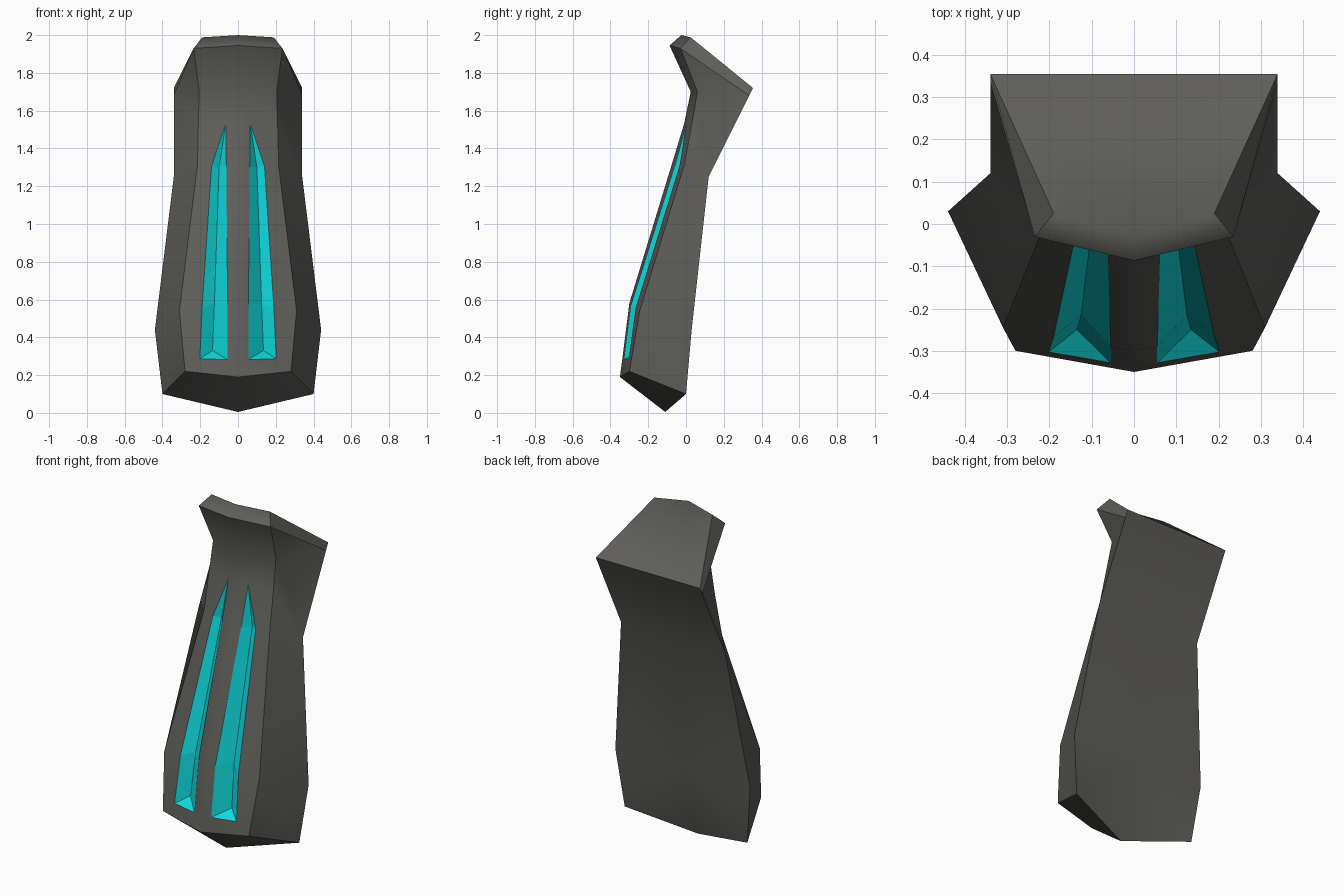
import bpy, bmesh, math
from mathutils import Vector

if "Cube" in bpy.data.objects:
    bpy.data.objects.remove(bpy.data.objects["Cube"])


def material(name, rgb):
    m = bpy.data.materials.new(name)
    m.diffuse_color = (*rgb, 1)
    m.use_nodes = True
    m.node_tree.nodes["Principled BSDF"].inputs["Base Color"].default_value = m.diffuse_color
    return m


grey = material("dark_grey", (0.115, 0.113, 0.102))
cyan = material("bright_cyan", (0.005, 0.69, 0.71))

# Right half, bottom to top: front ridge and front edge at each row
ridge = [(0, -.35, .19), (0, -.338, .28), (0, -.30, .58), (0, -.08, 1.30),
         (0, -.01, 1.53), (0, .025, 1.70), (0, -.087, 1.945)]
edge = [(.28, -.30, .22), (.287, -.288, .29), (.31, -.245, .54), (.215, -.01, 1.31),
        (.21, .031, 1.53), (.205, .06, 1.70), (.235, -.03, 1.93)]
# Back corners, and the back centre line that follows them
back = [(.40, 0, .10), (.44, .03, .44), (.34, .12, 1.25), (.34, .335, 1.68), (.34, .355, 1.72)]
spine = [(0, -.11, .005)] + [(0, y, z) for x, y, z in back[1:]]
rim_mid, rim = (0, -.025, 2.0), (.19, .025, 1.988)
# Groove: inner and outer x on the front panel, and the valley line
groove_x = {1: (.055, .202), 2: (.055, .19), 3: (.062, .14), 4: (.065, .065)}
valley = {1: (.135, -.25, .33), 2: (.125, -.215, .58), 3: (.10, -.01, 1.30)}


def on_panel(row, x):
    return tuple(Vector(ridge[row]).lerp(Vector(edge[row]), x / edge[row][0]))


inner = {r: on_panel(r, x[0]) for r, x in groove_x.items()}
outer = {r: on_panel(r, x[1]) for r, x in groove_x.items()}
tip = inner[4]

# Front panel around the groove
shell = [
    (ridge[0], edge[0], edge[1], outer[1], inner[1], ridge[1]),
    (ridge[3], inner[3], tip, ridge[4]),
    (outer[3], edge[3], edge[4], tip),
    (ridge[4], tip, edge[4], edge[5], ridge[5]),
    (ridge[5], edge[5], edge[6], ridge[6]),
]
for r in (1, 2):
    shell += [(ridge[r], inner[r], inner[r + 1], ridge[r + 1]),
              (outer[r], edge[r], edge[r + 1], outer[r + 1])]

# Sides, back, underside
shell += [
    (edge[0], back[0], back[1], edge[2], edge[1]),
    (edge[2], back[1], back[2], edge[3]),
    (edge[3], back[2], back[3], edge[5], edge[4]),
    (edge[5], back[3], edge[6]),
    (spine[0], back[0], spine[1]),
    (back[0], back[1], spine[1]),
    (spine[0], back[0], edge[0], ridge[0]),
]
shell += [(back[i], back[i + 1], spine[i + 1], spine[i]) for i in (1, 2, 3)]

# Sloping cap with its bevelled rim
shell += [
    (ridge[6], edge[6], rim, rim_mid),
    (edge[6], back[3], back[4], rim),
    (rim_mid, rim, back[4], spine[4]),
]

# Groove floor and walls
groove = [(inner[1], outer[1], valley[1]), (inner[3], valley[3], tip), (valley[3], outer[3], tip)]
for r in (1, 2):
    groove += [(inner[r], valley[r], valley[r + 1], inner[r + 1]),
               (valley[r], outer[r], outer[r + 1], valley[r + 1])]

# Build both halves and join them
bm = bmesh.new()
for side in (1, -1):
    for index, faces in enumerate((shell, groove)):
        for pts in faces:
            f = bm.faces.new([bm.verts.new((side * x, y, z)) for x, y, z in pts])
            f.material_index = index
            f.smooth = index == 0
bmesh.ops.remove_doubles(bm, verts=bm.verts, dist=0.0005)
bmesh.ops.recalc_face_normals(bm, faces=bm.faces)

# Smooth soft bends and the top of the rim, keep the other edges sharp
for e in bm.edges:
    on_rim = all(v.co.z > 1.98 for v in e.verts)
    e.smooth = on_rim or e.calc_face_angle(math.pi) < math.radians(38)

mesh = bpy.data.meshes.new("armour_plate")
bm.to_mesh(mesh)
bm.free()
mesh.materials.append(grey)
mesh.materials.append(cyan)
plate = bpy.data.objects.new("armour_plate", mesh)
bpy.context.collection.objects.link(plate)
